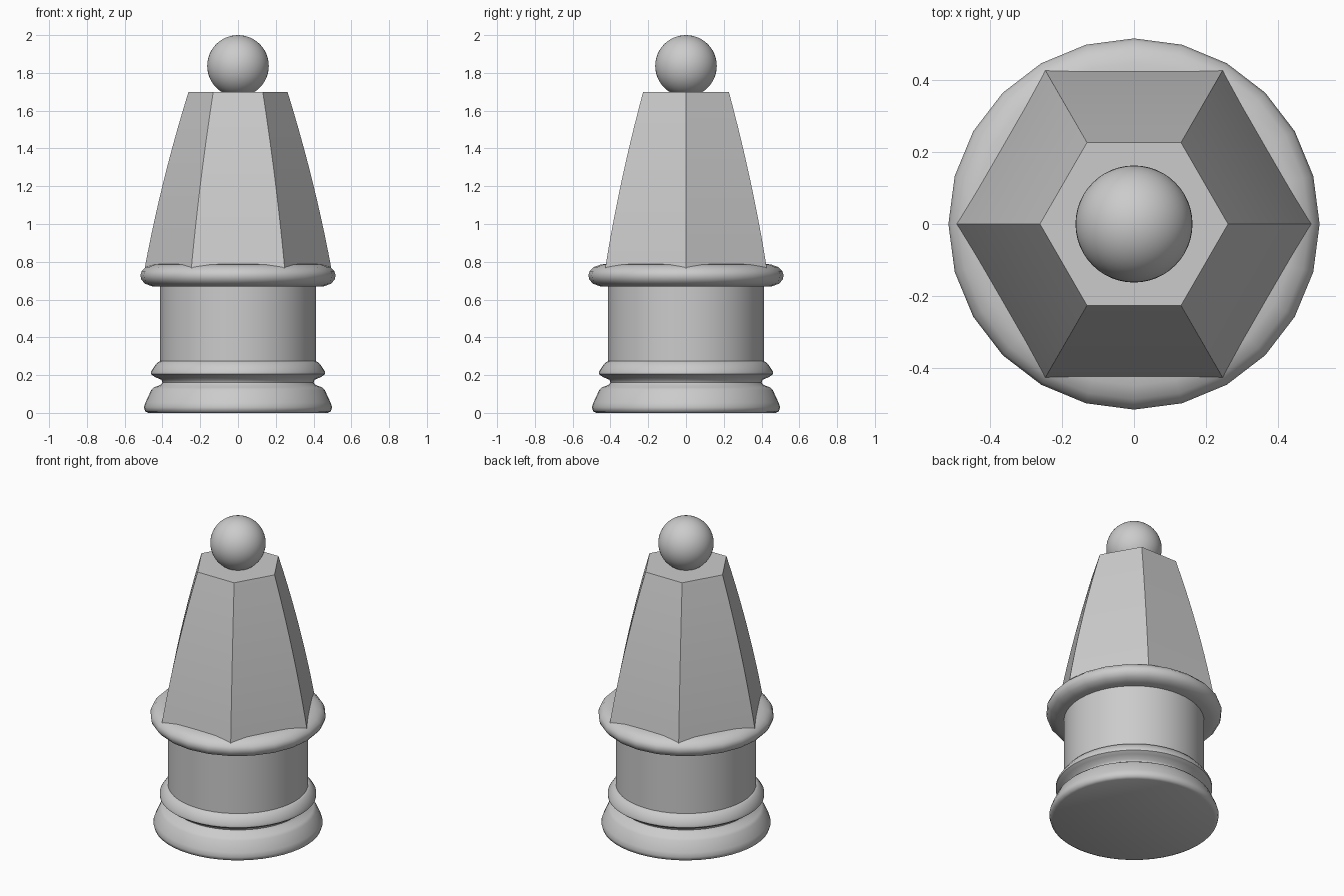
import bpy, bmesh, math

cube = bpy.data.objects.get("Cube")
if cube:
    bpy.data.objects.remove(cube, do_unlink=True)

grey = bpy.data.materials.new("plain grey")
grey.use_nodes = True
COLOUR = (0.6, 0.6, 0.6, 1)
grey.diffuse_color = COLOUR
grey.node_tree.nodes["Principled BSDF"].inputs["Base Color"].default_value = COLOUR


def finish(obj, angle):
    obj.data.materials.append(grey)
    bpy.ops.object.select_all(action='DESELECT')
    obj.select_set(True)
    bpy.context.view_layer.objects.active = obj
    bpy.ops.object.shade_smooth_by_angle(angle=math.radians(angle))


def lathe(name, profile, sides, angle):
    """Spin (radius, height) points into a closed solid with flat caps."""
    bm = bmesh.new()
    rings = []
    for r, z in profile:
        rings.append([bm.verts.new((r * math.cos(a), r * math.sin(a), z))
                      for a in (math.tau * i / sides for i in range(sides))])
    for low, high in zip(rings, rings[1:]):
        for i in range(sides):
            j = (i + 1) % sides
            bm.faces.new((low[i], low[j], high[j], high[i]))
    bm.faces.new(rings[0][::-1])
    bm.faces.new(rings[-1])
    mesh = bpy.data.meshes.new(name)
    bm.to_mesh(mesh)
    bm.free()
    obj = bpy.data.objects.new(name, mesh)
    bpy.context.collection.objects.link(obj)
    finish(obj, angle)


# Moulded foot: flared base, groove and rounded ring
lathe("foot", [(0.475, 0), (0.492, 0.008), (0.498, 0.03), (0.49, 0.055),
               (0.46, 0.12), (0.445, 0.135), (0.41, 0.148), (0.4, 0.162),
               (0.405, 0.175), (0.44, 0.19), (0.46, 0.205), (0.46, 0.22),
               (0.44, 0.25), (0.425, 0.268), (0.412, 0.274)], 48, 50)

# Round column
lathe("column", [(0.412, 0.26), (0.412, 0.7)], 48, 30)

# Flattened, rounded collar
lathe("collar", [(0.4, 0.668), (0.455, 0.67), (0.493, 0.684), (0.512, 0.706),
                 (0.517, 0.73), (0.51, 0.75), (0.488, 0.772), (0.45, 0.786),
                 (0.4, 0.79)], 24, 50)

# Six-sided tapering body with a gentle outward bow
STEPS = 10
body = []
for k in range(STEPS + 1):
    t = k / STEPS
    body.append((0.497 - 0.235 * t + 0.06 * t * (1 - t), 0.75 + 0.95 * t))
lathe("tapered_body", body, 6, 30)

# Ball finial
bpy.ops.mesh.primitive_uv_sphere_add(segments=48, ring_count=24, radius=0.163,
                                     location=(0, 0, 1.837))
ball = bpy.context.object
ball.name = "ball_finial"
finish(ball, 60)
